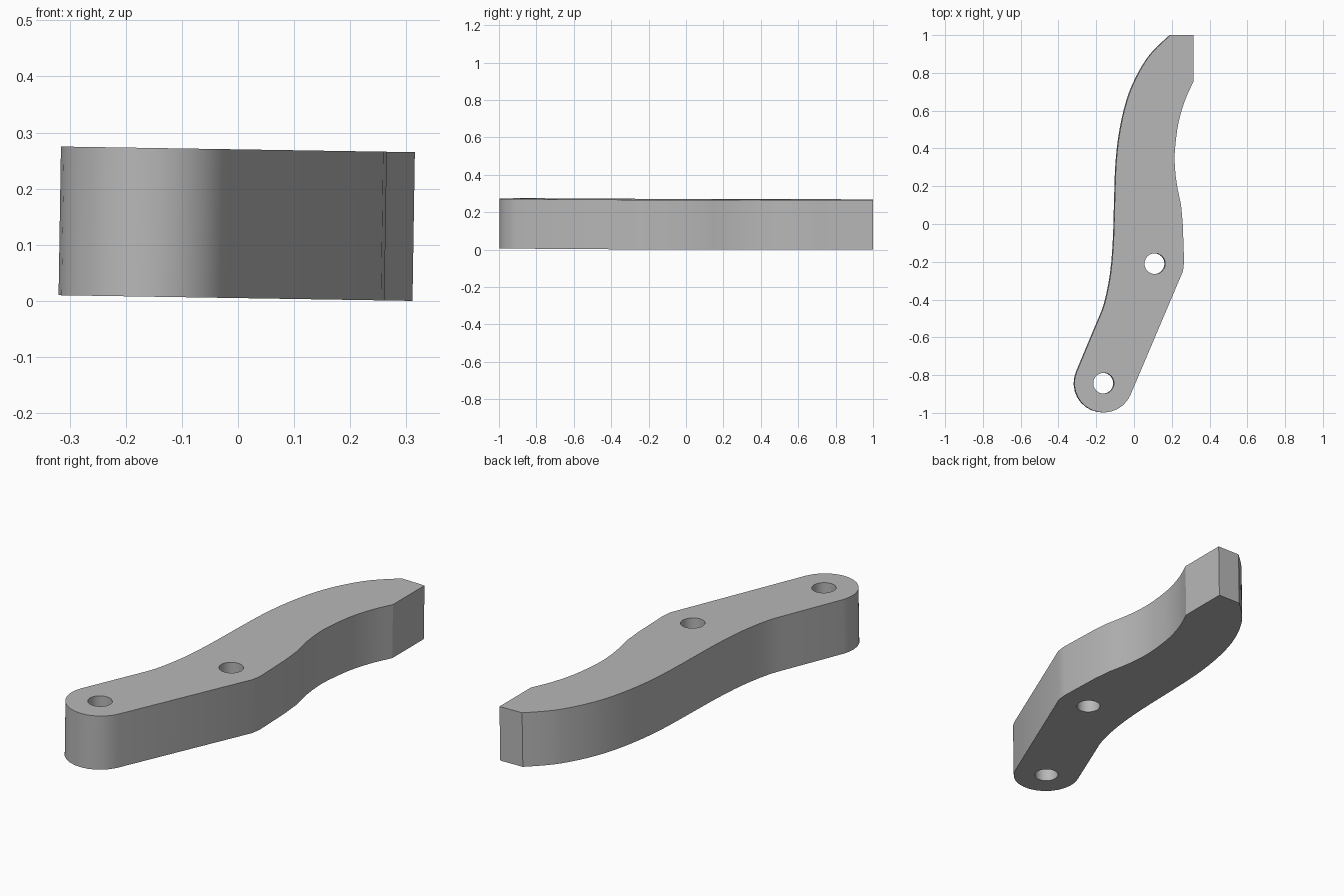
import bpy
import bmesh
from math import cos, sin, radians
from mathutils import Vector, Matrix

THICKNESS = 0.265
TILT = 0.016  # the plate lies at a very slight roll

cube = bpy.data.objects.get("Cube")
if cube:
    bpy.data.objects.remove(cube, do_unlink=True)

grey = bpy.data.materials.new("plain grey")
grey.use_nodes = True
grey.diffuse_color = (0.48, 0.48, 0.48, 1)
grey.node_tree.nodes["Principled BSDF"].inputs["Base Color"].default_value = grey.diffuse_color


def arc(centre, radius, start, end, steps):
    """Points along a circular arc, angles in degrees."""
    angles = [radians(start + (end - start) * i / steps) for i in range(steps + 1)]
    return [(centre[0] + radius * cos(a), centre[1] + radius * sin(a)) for a in angles]


def smooth_path(points, steps=3):
    """Spline through the given points."""
    pts = [Vector(p) for p in points]
    pts = [2 * pts[0] - pts[1]] + pts + [2 * pts[-1] - pts[-2]]
    path = []
    for a, b, c, d in zip(pts, pts[1:], pts[2:], pts[3:]):
        for i in range(steps):
            t = i / steps
            path.append(0.5 * (2 * b + (c - a) * t + (2 * a - 5 * b + 4 * c - d) * t ** 2
                               + (3 * b - a - 3 * c + d) * t ** 3))
    return path + [pts[-2]]


def prism(name, outline, bottom, height):
    """Solid extruded straight up from an outline."""
    bm = bmesh.new()
    face = bm.faces.new([bm.verts.new((p[0], p[1], bottom)) for p in outline])
    top = bmesh.ops.extrude_face_region(bm, geom=[face])["geom"]
    bmesh.ops.translate(bm, vec=(0, 0, height),
                        verts=[v for v in top if isinstance(v, bmesh.types.BMVert)])
    bmesh.ops.recalc_face_normals(bm, faces=bm.faces)
    mesh = bpy.data.meshes.new(name)
    bm.to_mesh(mesh)
    bm.free()
    mesh.materials.append(grey)
    obj = bpy.data.objects.new(name, mesh)
    bpy.context.collection.objects.link(obj)
    return obj


# Outline: long bowed back edge, square tip, hollow inner edge, rounded foot
FOOT = (-0.163, -0.843)
back_edge = smooth_path([(-0.2, -0.53), (-0.157, -0.42), (-0.125, -0.26), (-0.11, -0.08),
                         (-0.104, 0.12), (-0.096, 0.33), (-0.075, 0.5), (-0.04, 0.65),
                         (0.005, 0.765), (0.065, 0.87), (0.12, 0.935), (0.19, 1.0)])
tip = [(0.313, 1.0)]
hollow = smooth_path([(0.313, 0.755), (0.27, 0.66), (0.235, 0.545), (0.217, 0.42),
                      (0.213, 0.33), (0.223, 0.22), (0.247, 0.1)])
shoulder = [(0.256, 0.0), (0.263, -0.2), (0.257, -0.25)]
foot = arc(FOOT, 0.155, -23, -203, 14)
lever = prism("lever_plate", back_edge + tip + hollow + shoulder + foot, 0, THICKNESS)

# Two pin holes drilled through the plate
for label, centre in (("foot", FOOT), ("middle", (0.108, -0.21))):
    cutter = prism(label + "_hole_cutter", arc(centre, 0.055, 0, 345, 23), -0.1, THICKNESS + 0.2)
    cutter.hide_render = True
    cutter.hide_set(True)
    drill = lever.modifiers.new(label + "_hole", 'BOOLEAN')
    drill.operation = 'DIFFERENCE'
    drill.solver = 'EXACT'
    drill.object = cutter

# Bake the holes, then roll the plate so its low edge touches the ground
bpy.context.view_layer.update()
drilled = bpy.data.meshes.new_from_object(
    lever.evaluated_get(bpy.context.evaluated_depsgraph_get()))
lever.modifiers.clear()
lever.data = drilled
drilled.transform(Matrix.Translation((-0.002, 0, 0.005)) @ Matrix.Rotation(TILT, 4, 'Y'))

for obj in bpy.context.selected_objects:
    obj.select_set(False)
lever.select_set(True)
bpy.context.view_layer.objects.active = lever
bpy.ops.object.shade_smooth_by_angle(angle=radians(25))
